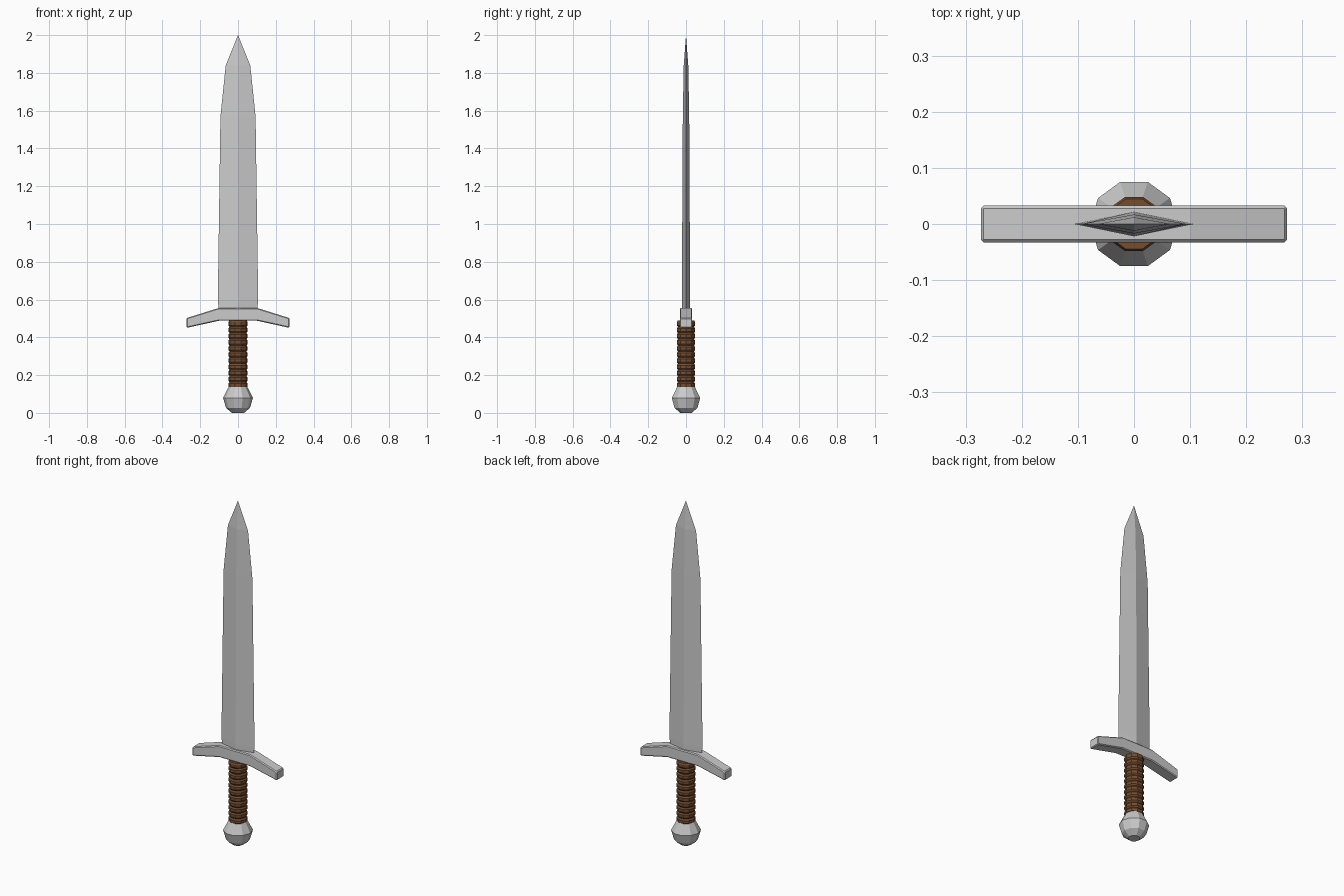
import bpy, bmesh, math

if "Cube" in bpy.data.objects:
    bpy.data.objects.remove(bpy.data.objects["Cube"])


def make_object(name, bm, color=None):
    bmesh.ops.recalc_face_normals(bm, faces=bm.faces[:])
    mesh = bpy.data.meshes.new(name)
    bm.to_mesh(mesh)
    bm.free()
    obj = bpy.data.objects.new(name, mesh)
    bpy.context.collection.objects.link(obj)
    if color:
        mat = bpy.data.materials.new(name + "_material")
        mat.diffuse_color = color
        mat.use_nodes = True
        mat.node_tree.nodes["Principled BSDF"].inputs["Base Color"].default_value = mat.diffuse_color
        mesh.materials.append(mat)
    return obj


def loft(bm, rings):
    """Bridge equal-sized loops of points and cap both ends."""
    loops = [[bm.verts.new(p) for p in ring] for ring in rings]
    n = len(loops[0])
    for a, b in zip(loops, loops[1:]):
        for i in range(n):
            j = (i + 1) % n
            bm.faces.new((a[i], a[j], b[j], b[i]))
    bm.faces.new(loops[0][::-1])
    bm.faces.new(loops[-1])
    return loops


def lathe(name, profile, sides, color=None):
    bm = bmesh.new()
    step = 2 * math.pi / sides
    loft(bm, [[(r * math.cos(i * step), r * math.sin(i * step), z)
               for i in range(sides)] for r, z in profile])
    return make_object(name, bm, color)


# Blade: diamond section, closing to a point
bm = bmesh.new()
sections = [(0.100, 0.021, 0.53), (0.102, 0.022, 0.555), (0.107, 0.022, 0.59),
            (0.093, 0.017, 1.57), (0.065, 0.012, 1.84), (0.001, 0.001, 2.0)]
loops = loft(bm, [[(w, 0, z), (0, t, z), (-w, 0, z), (0, -t, z)]
                  for w, t, z in sections])
bmesh.ops.pointmerge(bm, verts=loops[-1], merge_co=(0, 0, 2.0))
make_object("blade", bm)

# Crossguard: drooping bar with softened edges
bm = bmesh.new()
spans = [(-0.273, 0.45, 0.502), (-0.1, 0.488, 0.556),
         (0.1, 0.488, 0.556), (0.273, 0.45, 0.502)]
loft(bm, [[(x, -0.033, lo), (x, 0.033, lo), (x, 0.033, hi), (x, -0.033, hi)]
          for x, lo, hi in spans])
guard = make_object("crossguard", bm)
bevel = guard.modifiers.new("soft_edges", "BEVEL")
bevel.width = 0.005
bevel.segments = 1
bevel.limit_method = 'ANGLE'
bevel.angle_limit = math.radians(40)

# Grip: stacked leather wraps
wraps, bottom, top = 11, 0.13, 0.488
pitch = (top - bottom) / wraps
profile = []
for i in range(wraps):
    z = bottom + i * pitch
    profile += [(0.045, z), (0.051, z + 0.25 * pitch), (0.051, z + 0.75 * pitch)]
profile.append((0.047, top))
lathe("grip", profile, 10, (0.18, 0.075, 0.03, 1))

# Pommel: faceted ten-sided knob
lathe("pommel", [(0.032, 0.0), (0.064, 0.027), (0.079, 0.08), (0.049, 0.138)], 10)
